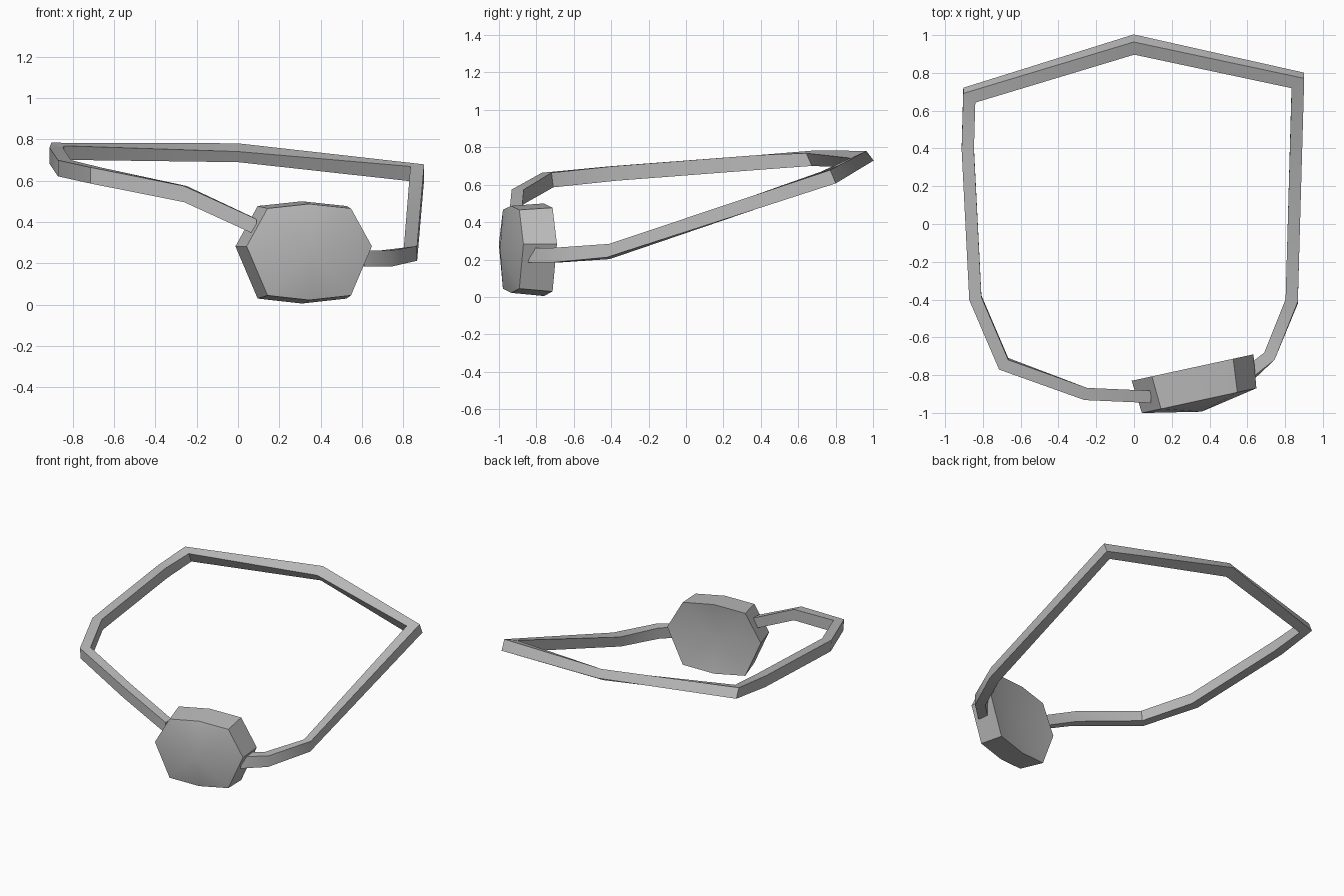
import bpy
import bmesh
import math
from mathutils import Vector

if "Cube" in bpy.data.objects:
    bpy.data.objects.remove(bpy.data.objects["Cube"], do_unlink=True)

grey = bpy.data.materials.new("plain grey")
grey.use_nodes = True
colour = (0.5, 0.5, 0.5, 1)
grey.diffuse_color = colour
grey.node_tree.nodes["Principled BSDF"].inputs["Base Color"].default_value = colour


def finish(bm, name):
    """Turn a bmesh into a named object, smooth except at sharp edges."""
    bmesh.ops.recalc_face_normals(bm, faces=bm.faces[:])
    mesh = bpy.data.meshes.new(name)
    bm.to_mesh(mesh)
    bm.free()
    mesh.materials.append(grey)
    obj = bpy.data.objects.new(name, mesh)
    bpy.context.collection.objects.link(obj)
    bpy.ops.object.select_all(action="DESELECT")
    obj.select_set(True)
    bpy.context.view_layer.objects.active = obj
    bpy.ops.object.shade_smooth_by_angle(angle=math.radians(30))
    return obj


def bridge(bm, first, second):
    """Join two rings of vertices with quads."""
    count = len(first)
    for i in range(count):
        j = (i + 1) % count
        bm.faces.new((first[i], first[j], second[j], second[i]))


# Patch: eight-sided pad, domed in front and hollow behind
def build_patch():
    bm = bmesh.new()
    across = Vector((0.977, 0.212, 0))
    outward = Vector((across.y, -across.x, 0))
    outline = [(-0.33, 0.03), (-0.22, 0.225), (0, 0.248), (0.22, 0.225),
               (0.33, 0.03), (0.22, -0.223), (0, -0.247), (-0.22, -0.223)]

    def ring(centre, scale, bulge):
        verts = [bm.verts.new(centre + across * u * scale + Vector((0, 0, v * scale)))
                 for u, v in outline]
        tip = bm.verts.new(centre + outward * bulge)
        for i in range(len(verts)):
            bm.faces.new((verts[i], verts[(i + 1) % len(verts)], tip))
        return verts

    back = ring(Vector((0.31, -0.76, 0.252)), 1.0, 0.04)
    front = ring(Vector((0.345, -0.935, 0.254)), 0.94, 0.06)
    bridge(bm, back, front)
    return finish(bm, "eye_patch")


# Strap: square band mitred at each bend, leaning inward towards the back
def build_strap():
    width, height = 0.065, 0.078
    # x, y, z, lean, rise
    stations = [(0.09, -0.915, 0.375, 0, 0),
                (-0.255, -0.90, 0.535, 0, 0),
                (-0.69, -0.74, 0.625, 0.01, 0),
                (-0.84, -0.39, 0.66, 0.01, 0),
                (-0.88, 0.4, 0.72, 0.015, 0),
                (-0.872, 0.682, 0.742, 0.03, 0.015),
                (0, 0.95, 0.735, 0.04, 0.04),
                (0.868, 0.76, 0.638, 0.03, 0.01),
                (0.835, -0.41, 0.243, -0.01, 0.01),
                (0.717, -0.70, 0.223, 0, 0),
                (0.59, -0.81, 0.223, -0.02, 0)]
    points = [Vector(s[:2]) for s in stations]
    steps = [(b - a).normalized() for a, b in zip(points, points[1:])]
    bm = bmesh.new()
    rings = []
    for i, (x, y, z, lean, rise) in enumerate(stations):
        before, after = steps[max(i - 1, 0)], steps[min(i, len(steps) - 1)]
        along = (before + after).normalized()
        half = width / 2 / along.dot(after)
        side = Vector((-along.y * half, along.x * half, rise / 2))
        up = Vector((0, -lean / 2, height / 2 - rise / 3))
        centre = Vector((x, y, z))
        rings.append([bm.verts.new(centre + side * a + up * b)
                      for a, b in ((1, -1), (1, 1), (-1, 1), (-1, -1))])
    for first, second in zip(rings, rings[1:]):
        bridge(bm, first, second)
    bm.faces.new(rings[0])
    bm.faces.new(rings[-1])
    return finish(bm, "strap")


build_patch()
build_strap()
